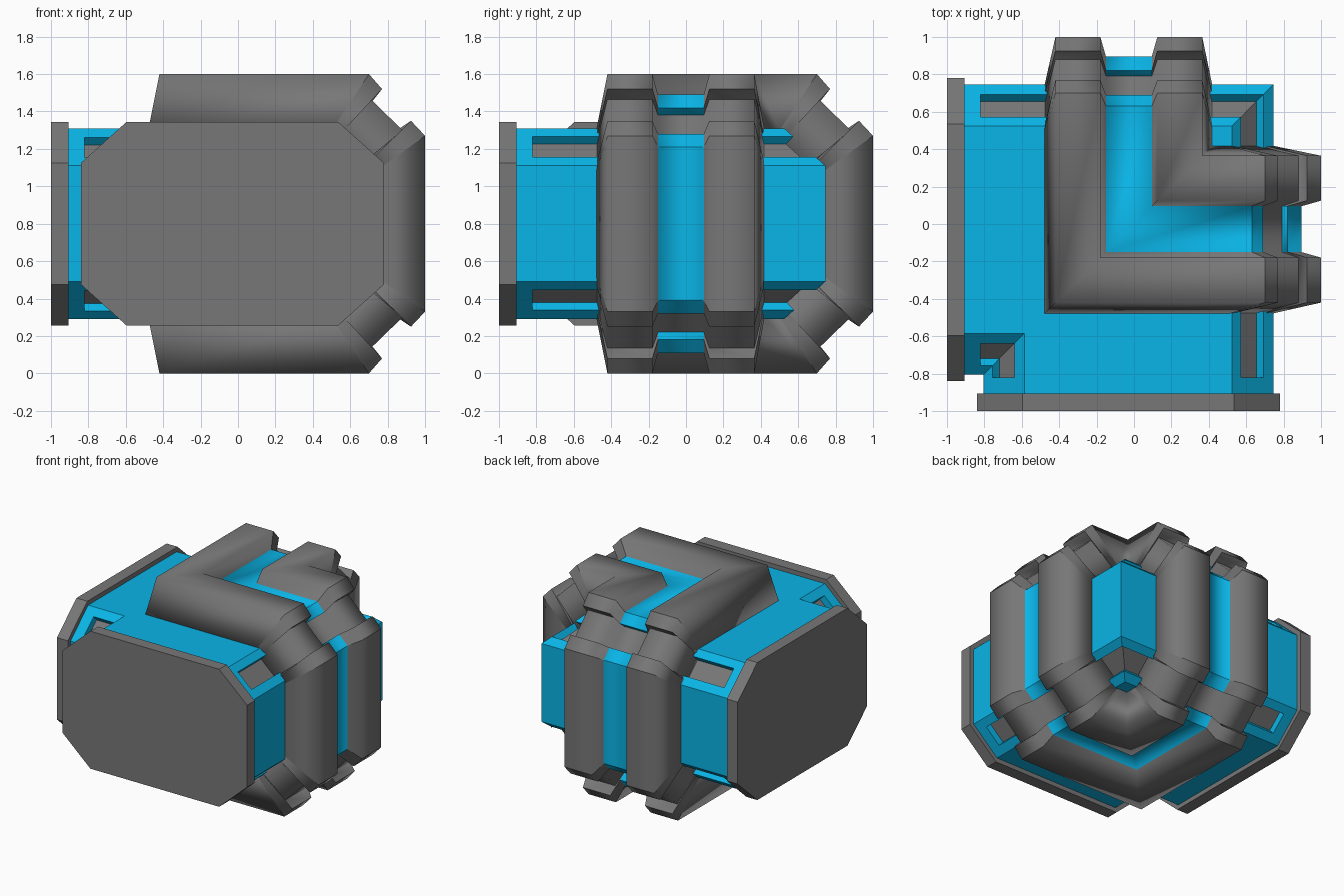
import bpy, bmesh
from mathutils import Vector

if "Cube" in bpy.data.objects:
    bpy.data.objects.remove(bpy.data.objects["Cube"])

C, ZC = -0.03, 0.8          # centre of the corridor cross-section (sideways, up)


def paint(name, rgb):
    mat = bpy.data.materials.new(name)
    mat.diffuse_color = (*rgb, 1)
    mat.use_nodes = True
    mat.node_tree.nodes["Principled BSDF"].inputs["Base Color"].default_value = mat.diffuse_color
    return mat


grey = paint("dark_grey_metal", (0.185, 0.185, 0.185))
blue = paint("blue_panel", (0.003, 0.46, 0.80))


def runs_across(edge):
    """True for edges lying across the band, which stay sharp; mitre edges do not count."""
    a, b = (v.co for v in edge.verts)
    if abs(a.x - a.y) < 0.001 and abs(b.x - b.y) < 0.001:
        return False
    axis = 1 if a.x + b.x > a.y + b.y else 0
    return abs(a[axis] - b[axis]) > 0.001


def finish(name, quads, smooth=False):
    """Build one half from (points, is_blue) faces, add its copy across the x=y diagonal, weld."""
    bm = bmesh.new()
    for pts, is_blue in quads:
        for swap in (False, True):
            vs = [bm.verts.new((p[1], p[0], p[2]) if swap else p) for p in pts]
            bm.faces.new(vs).material_index = int(is_blue)
    bmesh.ops.remove_doubles(bm, verts=bm.verts, dist=0.0005)
    bmesh.ops.dissolve_degenerate(bm, edges=bm.edges, dist=0.0005)
    bmesh.ops.recalc_face_normals(bm, faces=bm.faces)
    if smooth:
        for f in bm.faces:
            f.smooth = True
        for e in bm.edges:
            e.smooth = not runs_across(e)
    me = bpy.data.meshes.new(name)
    bm.to_mesh(me)
    bm.free()
    me.materials.append(grey)
    me.materials.append(blue)
    ob = bpy.data.objects.new(name, me)
    bpy.context.collection.objects.link(ob)
    return ob


def octagon(hw, flat, hz, zflat):
    """Octagon corners ordered so that edges 0, 2, 4, 6 are the chamfers."""
    q = [(flat, hz), (hw, zflat), (hw, -zflat), (flat, -hz),
         (-flat, -hz), (-hw, -zflat), (-hw, zflat), (-flat, hz)]
    return [Vector((C + x, ZC + z)) for x, z in q]


# --- body: octagonal corridor, mitred at the diagonal, with slots in the chamfers
END, SLOT = -0.91, -0.82
MITRE = None


def at(p, y):
    return (p.x, p.x if y is MITRE else y, p.y)


def strip(a, b, y0, y1, is_blue=True):
    return ([at(a, y0), at(b, y0), at(b, y1), at(a, y1)], is_blue)


faces = []
octo = octagon(0.775, 0.555, 0.51, 0.31)
for i in range(8):
    a, b = octo[i], octo[(i + 1) % 8]
    if i % 2:
        faces += [strip(a, b, END, SLOT), strip(a, b, SLOT, MITRE)]
        continue
    p, q = a.lerp(b, 0.22), a.lerp(b, 0.76)
    d = (b - a).normalized()
    n = Vector((d.y, -d.x)) * 0.055
    if n.dot(a - Vector((C, ZC))) > 0:
        n = -n
    pi, qi = p + n, q + n
    for u, v in ((a, p), (p, q), (q, b)):
        faces.append(strip(u, v, END, SLOT))
    for u, v, is_blue in ((a, p, 1), (p, pi, 1), (pi, qi, 0), (qi, q, 1), (q, b, 1)):
        faces.append(strip(u, v, SLOT, MITRE, is_blue))
    faces.append(([at(k, SLOT) for k in (p, q, qi, pi)], True))
finish("corridor_body", faces)

# --- end plates: one on the front, its twin on the left
plate = octagon(0.81, 0.565, 0.545, 0.325)
faces = [strip(plate[i], plate[(i + 1) % 8], -1.0, -0.905, False) for i in range(8)]
faces += [([at(p, y) for p in plate], False) for y in (-1.0, -0.905)]
finish("end_plates", faces)

# --- double-ribbed band: profiles of its height levels on the outer side (x, z)
outer = [(0.70, 1.60), (0.77, 1.52), (0.71, 1.465), (0.88, 1.30), (0.925, 1.35), (1.0, 1.27)]
floor = [(0.63, 1.49), (0.69, 1.42), (0.64, 1.38), (0.79, 1.23), (0.82, 1.28), (0.895, 1.21)]
# the base dips below the slot floors so that the band closes the slots
base = [(0.50, 1.30), (0.52, 1.25), (0.50, 1.23), (0.64, 1.10), (0.69, 1.12), (0.735, 1.08)]
# cross-section of the band: (sideways position, level)
section = [(-0.48, base), (-0.42, outer), (-0.18, outer), (-0.15, floor),
           (0.095, floor), (0.125, outer), (0.365, outer), (0.42, base)]


def rail(t, level):
    """Line running from the top mitre, over the outer wall, to the bottom mitre."""
    half = [(t, t, level[0][1])] + [(x, t, z) for x, z in level]
    return half + [(x, y, 2 * ZC - z) for x, y, z in reversed(half)]


rails = [rail(t, level) for t, level in section]
faces = []
for j in range(8):
    r, s = rails[j], rails[(j + 1) % 8]
    for k in range(len(r) - 1):
        chamfer = k in (3, 9)
        faces.append(([r[k], s[k], s[k + 1], r[k + 1]], j == 3 and not chamfer))
finish("ribbed_band", faces, smooth=True)
